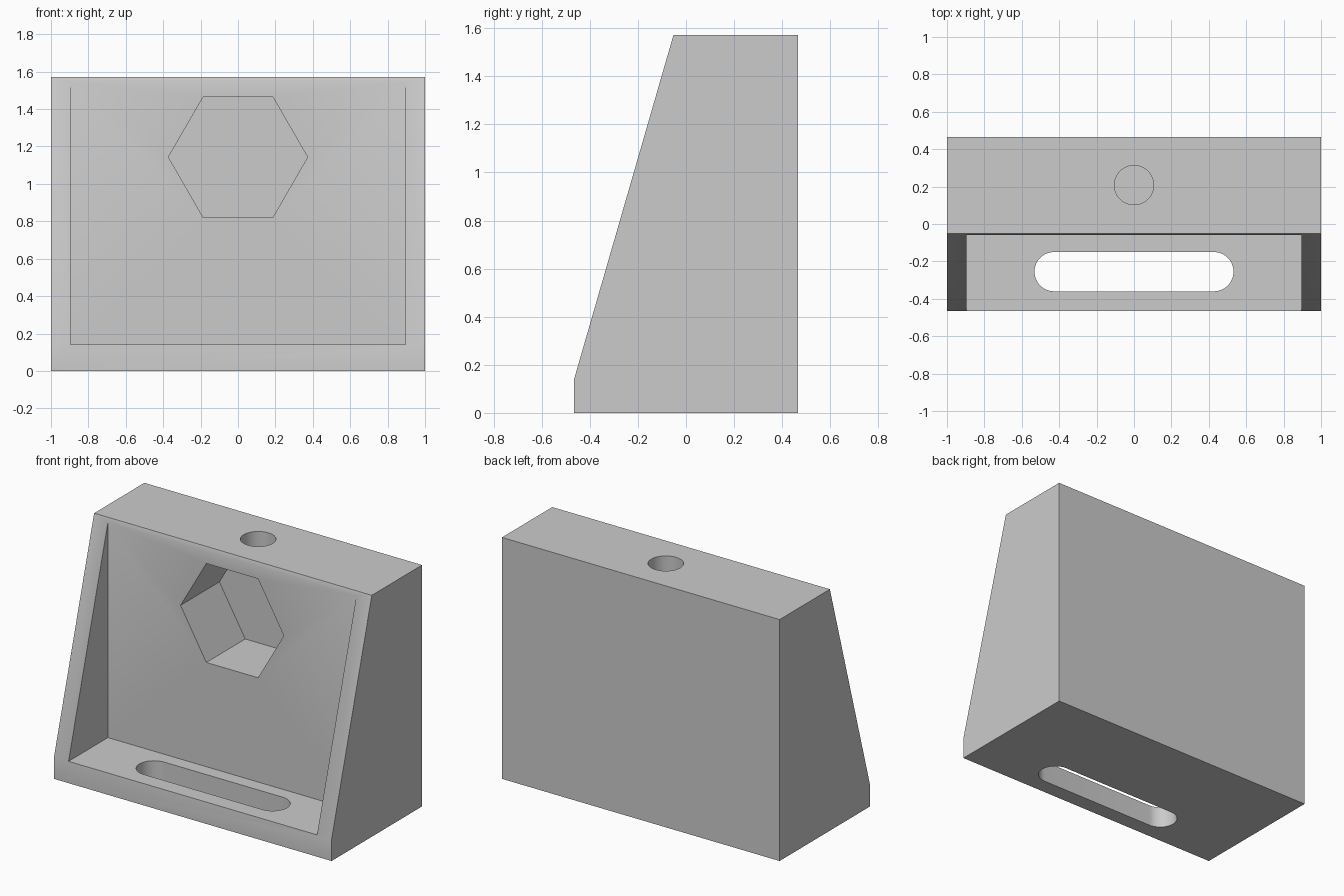
import bpy, bmesh, math
from mathutils import Matrix, Vector

cube = bpy.data.objects.get("Cube")
if cube:
    bpy.data.objects.remove(cube, do_unlink=True)

grey = bpy.data.materials.new("plain grey")
grey.use_nodes = True
colour = (0.6, 0.6, 0.6, 1)
grey.diffuse_color = colour
grey.node_tree.nodes["Principled BSDF"].inputs["Base Color"].default_value = colour


def prism(name, outline, sweep):
    """Solid made by sweeping a flat outline along a vector."""
    bm = bmesh.new()
    face = bm.faces.new([bm.verts.new(p) for p in outline])
    swept = bmesh.ops.extrude_face_region(bm, geom=[face])["geom"]
    verts = [v for v in swept if isinstance(v, bmesh.types.BMVert)]
    bmesh.ops.translate(bm, verts=verts, vec=Vector(sweep))
    bmesh.ops.recalc_face_normals(bm, faces=bm.faces)
    mesh = bpy.data.meshes.new(name)
    bm.to_mesh(mesh)
    bm.free()
    mesh.materials.append(grey)
    obj = bpy.data.objects.new(name, mesh)
    bpy.context.collection.objects.link(obj)
    return obj


def arc(cx, cy, r, start, sweep, n):
    return [(cx + r * math.cos(start + sweep * i / n),
             cy + r * math.sin(start + sweep * i / n)) for i in range(n + 1)]


# Bracket body: side profile swept across the width
FRONT, BACK, TOP, FLOOR, WALL = -0.465, 0.465, 1.572, 0.142, -0.06
profile = [(FRONT, 0), (BACK, 0), (BACK, TOP), (-0.052, TOP), (FRONT, FLOOR)]
body = prism("bracket_body", [(-1, y, z) for y, z in profile], (2, 0, 0))

# Open recess between the two side cheeks
recess = [(-0.895, -1, FLOOR), (0.895, -1, FLOOR), (0.895, WALL, FLOOR), (-0.895, WALL, FLOOR)]
cutters = [prism("recess_cutter", recess, (0, 0, 2))]

# Hexagonal pocket in the wall
hexagon = arc(0, 1.143, 0.372, 0, math.tau, 6)[:-1]
cutters.append(prism("hex_pocket_cutter", [(x, -0.3, z) for x, z in hexagon], (0, 0.64, 0)))

# Round hole from the top into the pocket
circle = arc(0, 0.208, 0.105, 0, math.tau, 48)[:-1]
cutters.append(prism("top_hole_cutter", [(x, y, 1.2) for x, y in circle], (0, 0, 1)))

# Long rounded slot through the floor
slot = (arc(0.427, -0.255, 0.105, -math.pi / 2, math.pi, 24)
        + arc(-0.427, -0.255, 0.105, math.pi / 2, math.pi, 24))
cutters.append(prism("floor_slot_cutter", [(x, y, -0.2) for x, y in slot], (0, 0, 0.6)))

# Cut everything out of the body
for cutter in cutters:
    mod = body.modifiers.new(cutter.name, "BOOLEAN")
    mod.operation, mod.solver, mod.object = "DIFFERENCE", "EXACT", cutter
    cutter.hide_render = True
    cutter.hide_set(True)

bpy.ops.object.select_all(action="DESELECT")
body.select_set(True)
bpy.context.view_layer.objects.active = body
for mod in list(body.modifiers):
    bpy.ops.object.modifier_apply(modifier=mod.name)
for cutter in cutters:
    bpy.data.objects.remove(cutter, do_unlink=True)
bpy.ops.object.shade_smooth_by_angle(angle=math.radians(30))
